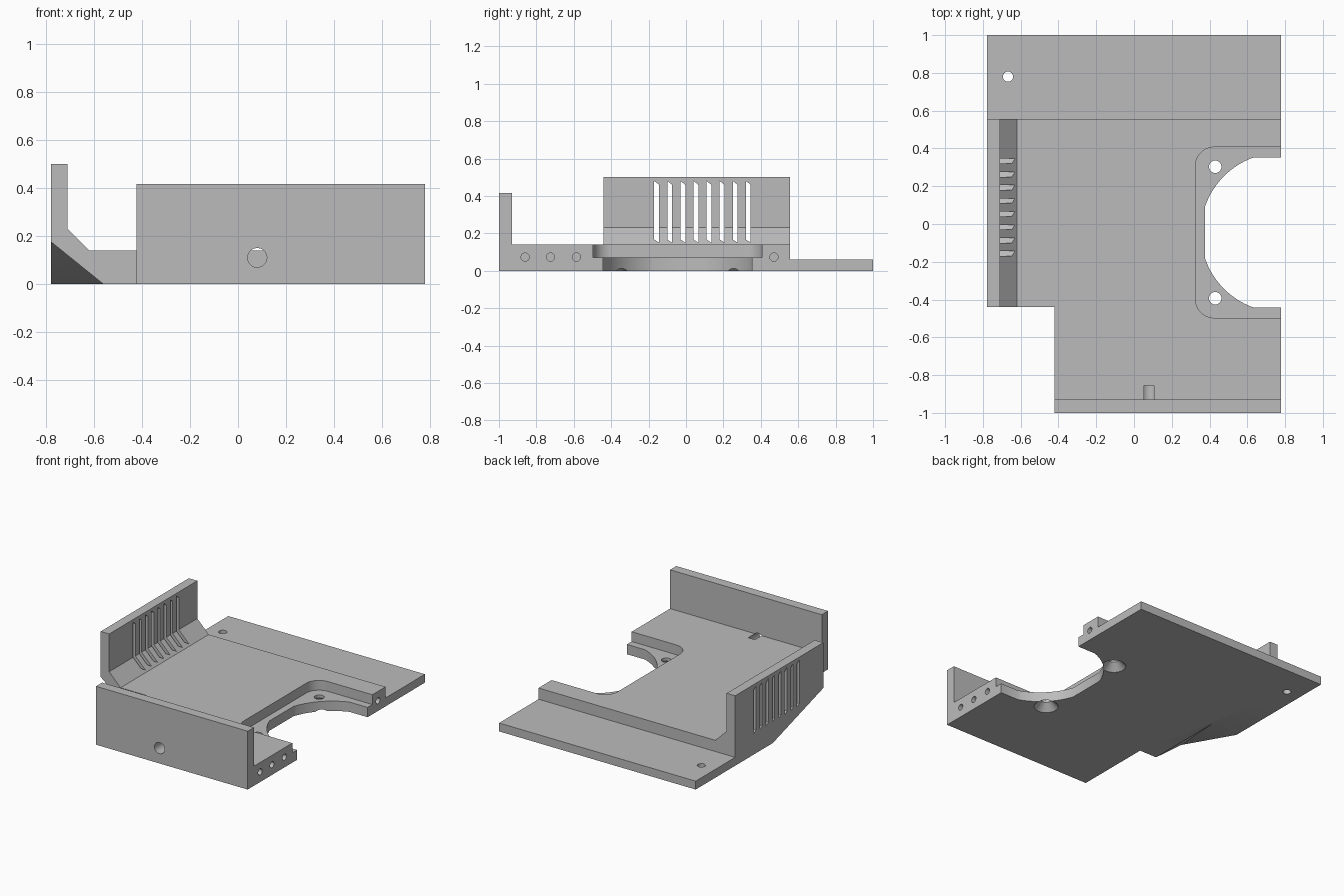
import bpy, bmesh
from math import sin, cos, asin, pi, radians
from mathutils import Vector

if "Cube" in bpy.data.objects:
    bpy.data.objects.remove(bpy.data.objects["Cube"], do_unlink=True)

W = 0.777       # half width
BACK = 0.555    # rear end of the thick plate
SIDE = -0.44    # front end of the left-hand vent wall
TOP = 0.14      # thick plate height
MID = -0.045    # centre line of the fan recess

grey = bpy.data.materials.new("matte grey")
grey.use_nodes = True
grey.diffuse_color = (0.5, 0.5, 0.5, 1)
grey.node_tree.nodes["Principled BSDF"].inputs["Base Color"].default_value = (0.5, 0.5, 0.5, 1)


def make(name, bm):
    bmesh.ops.recalc_face_normals(bm, faces=bm.faces)
    mesh = bpy.data.meshes.new(name)
    bm.to_mesh(mesh)
    bm.free()
    mesh.materials.append(grey)
    ob = bpy.data.objects.new(name, mesh)
    bpy.context.collection.objects.link(ob)
    return ob


def prism(name, points, axis, lo, hi):
    """Extrude a 2D outline along the given axis."""
    place = {"X": lambda a, b, c: (c, a, b),
             "Y": lambda a, b, c: (a, c, b),
             "Z": lambda a, b, c: (a, b, c)}[axis]
    bm = bmesh.new()
    face = bm.faces.new([bm.verts.new(place(a, b, lo)) for a, b in points])
    new = bmesh.ops.extrude_face_region(bm, geom=[face])["geom"]
    shift = Vector(place(0, 0, hi - lo))
    bmesh.ops.translate(bm, vec=shift, verts=[v for v in new if isinstance(v, bmesh.types.BMVert)])
    return make(name, bm)


def arc(cx, cy, r, start, end, n):
    return [(cx + r * cos(start + (end - start) * i / n),
             cy + r * sin(start + (end - start) * i / n)) for i in range(n + 1)]


def rod(name, a, b, r, axis, lo, hi):
    return prism(name, arc(a, b, r, 0, 2 * pi, 32)[:-1], axis, lo, hi)


def combine(body, other, operation):
    mod = body.modifiers.new(operation, "BOOLEAN")
    mod.operation, mod.object, mod.solver = operation, other, "EXACT"
    other.hide_render = True
    bpy.context.view_layer.objects.active = body
    bpy.ops.object.modifier_apply(modifier=mod.name)
    bpy.data.objects.remove(other, do_unlink=True)


# Base plate with thin rear flange and upright front wall
body = prism("mounting_bracket",
             [(-1, 0), (1, 0), (1, 0.06), (BACK, 0.06), (BACK, TOP),
              (-0.93, TOP), (-0.93, 0.417), (-1, 0.417)], "X", -W, W)


def cut(other):
    combine(body, other, "DIFFERENCE")


# Missing front corner
cut(prism("corner_cutter", [(-1, -2), (-0.422, -2), (-0.422, SIDE), (-1, SIDE)], "Z", -1, 1))

# Vent wall with a sloped inner foot
combine(body, prism("vent_wall", [(-W, 0), (-W, 0.5), (-0.71, 0.5), (-0.71, 0.23),
                                  (-0.62, TOP), (-0.62, 0)], "Y", SIDE, BACK), "UNION")

# Vent slots with slanted ends
for i in range(8):
    y = -0.157 + 0.07 * i
    cut(prism("slot_cutter", [(y - 0.013, 0.48), (y + 0.013, 0.46),
                              (y + 0.013, 0.15), (y - 0.013, 0.167)], "X", -1, -0.5))

# Pyramid relief beneath the vent wall's front corner
bm = bmesh.new()
x0, x1, y1 = -W, -0.56, 0.13
base = [bm.verts.new((x, y, 0)) for x, y in ((x0, SIDE), (x1, SIDE), (x1, y1), (x0, y1))]
apex = bm.verts.new((x0, SIDE, 0.175))
bm.faces.new(base)
for i in range(4):
    bm.faces.new((base[i], base[(i + 1) % 4], apex))
cut(make("relief_cutter", bm))

# Rounded fan recess, open to the right-hand edge
px, half, r = 0.325, 0.452, 0.1
pocket = [(1, MID + half)]
pocket += arc(px + r, MID + half - r, r, pi / 2, pi, 10)
pocket += arc(px + r, MID - half + r, r, pi, 1.5 * pi, 10)
pocket += [(1, MID - half)]
cut(prism("recess_cutter", pocket, "Z", 0.07, 0.3))

# Fan opening: circle flattened at its side and ends
R = 0.422
steep, shallow = asin(0.398 / R), asin(0.135 / R)
opening = [(1, MID + 0.398)]
opening += arc(0.775, MID, R, pi - steep, pi - shallow, 14)
opening += arc(0.775, MID, R, pi + shallow, pi + steep, 14)
opening += [(1, MID - 0.398)]
cut(prism("opening_cutter", opening, "Z", -0.1, 0.3))

# Fan screw holes, countersunk from below
for side in (-1, 1):
    y = MID + side * 0.348
    cut(rod("screw_cutter", 0.43, y, 0.033, "Z", -0.1, 0.2))
    bm = bmesh.new()
    bmesh.ops.create_cone(bm, cap_ends=True, segments=32, radius1=0.09, radius2=0.033, depth=0.06)
    bmesh.ops.translate(bm, vec=(0.43, y, 0.02), verts=bm.verts)
    cut(make("countersink_cutter", bm))

# Flange hole, front wall hole and screw holes in the right-hand edge
cut(rod("flange_hole_cutter", -0.667, 0.78, 0.027, "Z", -0.1, 0.2))
cut(rod("front_hole_cutter", 0.08, 0.11, 0.04, "Y", -1.1, -0.855))
for y in (-0.86, -0.725, -0.585, 0.47):
    cut(rod("edge_hole_cutter", y, 0.073, 0.022, "X", W - 0.2, 1))

# Smooth the holes and keep all corners crisp
bpy.ops.object.select_all(action="DESELECT")
body.select_set(True)
bpy.context.view_layer.objects.active = body
bpy.ops.object.shade_smooth_by_angle(angle=radians(25))
